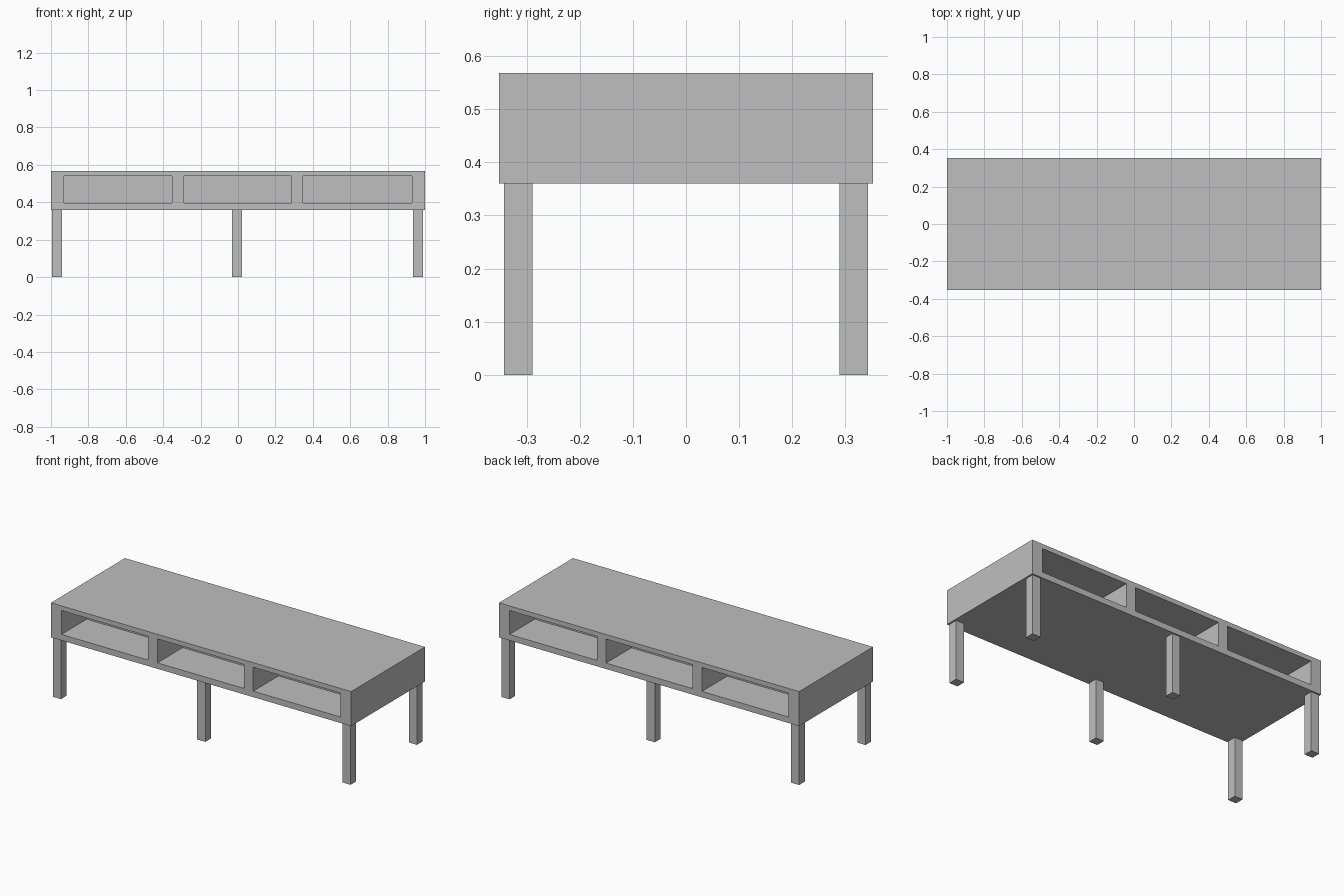
import bpy
import bmesh

if "Cube" in bpy.data.objects:
    bpy.data.objects.remove(bpy.data.objects["Cube"])

# Key dimensions
HALF_W, HALF_D = 1.0, 0.352
BOTTOM, TOP = 0.36, 0.568
BAY_BOTTOM, BAY_TOP = 0.396, 0.54
BAY_DEPTH = 0.24
BAYS = [(-0.93, -0.353), (-0.29, 0.286), (0.348, 0.93)]

grey = bpy.data.materials.new("plain grey")
grey.diffuse_color = (0.52, 0.52, 0.52, 1)
grey.use_nodes = True
grey.node_tree.nodes["Principled BSDF"].inputs["Base Color"].default_value = grey.diffuse_color


def finish(bm, name):
    bmesh.ops.remove_doubles(bm, verts=bm.verts, dist=0.0001)
    bmesh.ops.recalc_face_normals(bm, faces=bm.faces)
    mesh = bpy.data.meshes.new(name)
    bm.to_mesh(mesh)
    bm.free()
    mesh.materials.append(grey)
    obj = bpy.data.objects.new(name, mesh)
    bpy.context.collection.objects.link(obj)
    return obj


def quad(bm, points):
    bm.faces.new([bm.verts.new(p) for p in points])


def box(name, lo, hi):
    bm = bmesh.new()
    bmesh.ops.create_cube(bm, size=1)
    for v in bm.verts:
        v.co = [lo[i] if v.co[i] < 0 else hi[i] for i in range(3)]
    return finish(bm, name)


# Cabinet: a closed slab with three open bays recessed into front and back
bm = bmesh.new()
xs = [-HALF_W] + [x for bay in BAYS for x in bay] + [HALF_W]
zs = [BOTTOM, BAY_BOTTOM, BAY_TOP, TOP]
for side in (-1, 1):
    outer = side * HALF_D
    inner = side * (HALF_D - BAY_DEPTH)
    for i in range(len(xs) - 1):
        for k in range(3):
            x0, x1, z0, z1 = xs[i], xs[i + 1], zs[k], zs[k + 1]
            rim = [(x0, z0), (x1, z0), (x1, z1), (x0, z1)]
            is_bay = i % 2 == 1 and k == 1
            y = inner if is_bay else outer
            quad(bm, [(x, y, z) for x, z in rim])
            if is_bay:
                for (xa, za), (xb, zb) in zip(rim, rim[1:] + rim[:1]):
                    quad(bm, [(xa, outer, za), (xb, outer, zb),
                              (xb, inner, zb), (xa, inner, za)])

# Cabinet top, underside and ends
for x0, x1 in zip(xs, xs[1:]):
    for z in (BOTTOM, TOP):
        quad(bm, [(x0, -HALF_D, z), (x1, -HALF_D, z),
                  (x1, HALF_D, z), (x0, HALF_D, z)])
for x in (-HALF_W, HALF_W):
    for z0, z1 in zip(zs, zs[1:]):
        quad(bm, [(x, -HALF_D, z0), (x, HALF_D, z0),
                  (x, HALF_D, z1), (x, -HALF_D, z1)])
finish(bm, "cabinet")

# Six square legs
for row, y in (("front", -0.3155), ("back", 0.3155)):
    for place, x in (("left", -0.967), ("middle", -0.005), ("right", 0.963)):
        r = 0.027
        box(f"{row}_{place}_leg", (x - r, y - r, 0), (x + r, y + r, BOTTOM))
